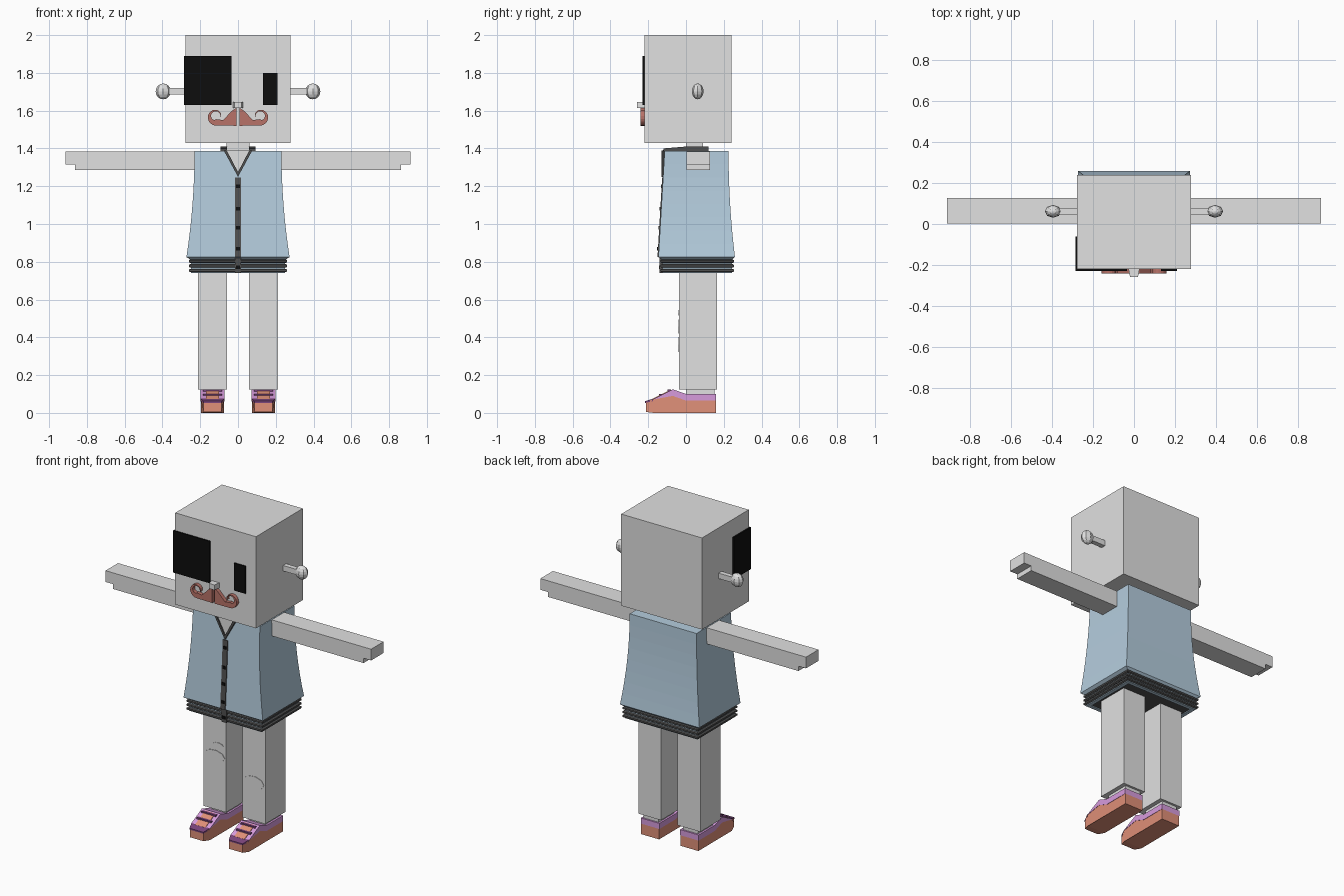
import bpy, bmesh
from math import cos, sin, pi
from mathutils import Matrix

cube = bpy.data.objects.get("Cube")
if cube:
    bpy.data.objects.remove(cube, do_unlink=True)


def material(name, red, green, blue):
    mat = bpy.data.materials.new(name)
    mat.use_nodes = True
    colour = (red, green, blue, 1)
    mat.diffuse_color = colour
    mat.node_tree.nodes["Principled BSDF"].inputs["Base Color"].default_value = colour
    return mat


GREY = material("pale_grey", .75, .75, .75)
BLUE = material("soft_blue", .46, .61, .73)
DARK = material("charcoal_trim", .08, .08, .08)
BLACK = material("black", .004, .004, .004)
RED = material("brick_red", .48, .17, .14)
ORANGE = material("salmon_orange", .75, .28, .19)
PURPLE = material("lilac", .68, .33, .72)
PLUM = material("dark_plum", .2, .06, .2)


def finish(name, bm, mat):
    bmesh.ops.recalc_face_normals(bm, faces=bm.faces)
    mesh = bpy.data.meshes.new(name)
    bm.to_mesh(mesh)
    bm.free()
    mesh.materials.append(mat)
    part = bpy.data.objects.new(name, mesh)
    bpy.context.scene.collection.objects.link(part)
    return part


def loft(name, sections, mat):
    """Join equal-length vertex loops and cap both ends."""
    bm = bmesh.new()
    loops = [[bm.verts.new(point) for point in section] for section in sections]
    for lower, upper in zip(loops, loops[1:]):
        for i in range(len(lower)):
            bm.faces.new((lower[i - 1], lower[i], upper[i], upper[i - 1]))
    bm.faces.new(loops[0])
    bm.faces.new(loops[-1])
    return finish(name, bm, mat)


def extrude_across(name, outline, left, right, mat):
    """Extrude a side outline of (y, z) points along x."""
    return loft(name, [[(x, y, z) for y, z in outline] for x in (left, right)], mat)


def extrude_back(name, outline, front, back, mat, side=1):
    """Extrude a front outline of (x, z) points along y, mirrored by side."""
    return loft(name, [[(side * x, y, z) for x, z in outline] for y in (front, back)], mat)


def rectangle(half_width, front, back, z):
    return [(-half_width, front, z), (half_width, front, z),
            (half_width, back, z), (-half_width, back, z)]


def box(name, x_range, y_range, z_range, mat):
    left, right = x_range
    bottom, top = z_range
    outline = [(left, bottom), (right, bottom), (right, top), (left, top)]
    return extrude_back(name, outline, *y_range, mat)


def around(centre, half):
    return centre - half, centre + half


# Head, eyes and nose
HEAD_SIDE, FACE, EYE_DEPTH = .278, -.22, .009
box("head", around(0, HEAD_SIDE), (FACE, .24), (1.43, 2), GREY)
on_face = (FACE - EYE_DEPTH, FACE)
eye_height = (1.63, 1.89)
eye_edge = -HEAD_SIDE - EYE_DEPTH
box("large_eye_front", (eye_edge, -.035), on_face, eye_height, BLACK)
box("large_eye_side", (eye_edge, -HEAD_SIDE), (FACE, -.06), eye_height, BLACK)
box("small_eye", (.132, .21), on_face, (1.63, 1.8), BLACK)
nose = box("nose", around(0, .027), (-.26, FACE), around(1.63, .016), GREY)
for vert in nose.data.vertices:
    if vert.co.y < FACE:
        vert.co.x *= .7

# Moustache outline: a wedge ending in a tapering spiral
outer, inner = [], []
STEPS = 14
for i in range(STEPS + 1):
    t = i / STEPS
    angle = pi * (1.5 * t - .5)
    radius = .046 - .02 * t * t
    thickness = .004 + .03 * (1 - t) ** 2
    for edge, r in ((outer, radius), (inner, radius - thickness)):
        edge.append((.116 + r * cos(angle), 1.567 + r * sin(angle)))
wedge = [(.08, 1.55), (.03, 1.6), (.008, 1.615), (.008, 1.52)]
moustache = outer + inner[::-1] + wedge

# Jacket: the body flares downwards to a hollow hem
WAIST, SHOULDER, HEM = .825, 1.387, .74


def flare(z):
    return (SHOULDER - z) / (SHOULDER - WAIST)


def jacket_front(z):
    return -.113 - .033 * flare(z)


def jacket_section(z):
    spread = flare(z) ** 2
    return rectangle(.23 + .043 * spread, jacket_front(z), .225 + .034 * spread, z)


def hem_section(z, grow=0):
    return rectangle(.25 + grow, -.124 - grow, .244 + grow, z)


LEVELS = 8
heights = [SHOULDER + (WAIST - SHOULDER) * i / LEVELS for i in range(LEVELS + 1)]
body = [jacket_section(z) for z in heights]
hem = [hem_section(WAIST - .015), hem_section(HEM), hem_section(HEM, -.022), hem_section(.8, -.022)]
loft("jacket", body + hem, BLUE)
for z in (.754, .778, .803):
    ring = [(-.009, .004), (-.005, .01), (.005, .01), (.009, .004)]
    loft("hem_ring", [hem_section(z + rise, grow) for rise, grow in ring], DARK)

# Front fastening strip and buttons
STRIP = .017
strip_heights = [z for z in heights if z < 1.27]
loft("zip_strip", [rectangle(STRIP, jacket_front(z) - .005, 0, z) for z in strip_heights], DARK)
HEM_STRIP = -.139
box("hem_strip", around(0, STRIP), (HEM_STRIP, 0), (HEM, WAIST), DARK)
for z in (.77, .87, .98, 1.08, 1.2):
    front = jacket_front(z) - .005 if z > WAIST else HEM_STRIP
    box("button", around(0, .01), around(front, .004), around(z, .009), BLACK)

# Neck, open chest and back of the collar
box("neck", around(0, .062), (0, .09), (1.36, 1.44), GREY)
extrude_back("chest", [(0, 1.26), (.062, 1.392), (-.062, 1.392)], -.122, .1, GREY)
box("collar_back", around(0, .09), (.1, .12), (1.38, 1.41), DARK)

lapel = [(0, 1.25), (.076, 1.39), (.06, 1.39), (0, 1.275)]
collar = [(-.12, 1.385), (-.12, 1.4), (0, 1.41), (.12, 1.41), (.12, 1.38)]

# Shoe side outlines share the ridge where sole meets upper
ridge = [(.16, .065), (0, .065), (-.07, .09), (-.18, .07)]
sole = ridge + [(-.213, .058), (-.213, .005), (-.17, 0), (.16, 0)]
upper = ridge + [(y, z + .035) for y, z in reversed(ridge[:-1])]
tongue = [(-.08, .09), (-.08, .124), (-.18, .074), (-.18, .06)]
toe_trim = [(-.175, .062), (-.175, .075), (-.216, .062), (-.216, .053)]

for side, label in ((1, "left_"), (-1, "right_")):
    extrude_back(label + "moustache", moustache, -.242, FACE, RED, side)
    extrude_back(label + "lapel", lapel, -.13, -.1, DARK, side)
    extrude_across(label + "collar", collar, side * .058, side * .092, DARK)

    # Arm with a notched hand
    low, notch, top = 1.285, 1.315, 1.385
    arm = [(.2, low), (.862, low), (.862, notch), (.914, notch), (.914, top), (.2, top)]
    extrude_back(label + "arm", arm, .003, .126, GREY, side)

    # Ear stalk and faceted knob
    box(label + "ear_stalk", around(side * .32, .05), around(.062, .015), around(1.702, .017), GREY)
    bm = bmesh.new()
    place = Matrix.Translation((side * .396, .062, 1.702))
    shape = Matrix.Diagonal((.04, .031, .042, 1))
    bmesh.ops.create_uvsphere(bm, u_segments=8, v_segments=8, radius=1, matrix=place @ shape)
    finish(label + "ear_knob", bm, GREY)

    # Leg and ankle
    middle = side * .135
    box(label + "leg", around(middle, .078), (-.036, .164), (.125, .85), GREY)
    box(label + "ankle", around(middle, .052), (0, .15), (.07, .13), GREY)

    # Shoe, with the toe drawn in
    shoe = [("shoe_sole", sole, .062, ORANGE), ("shoe_upper", upper, .064, PURPLE),
            ("shoe_toe_trim", toe_trim, .063, PLUM), ("shoe_tongue", tongue, .035, ORANGE)]
    for name, outline, half, mat in shoe:
        part = extrude_across(label + name, outline, *around(middle, half), mat)
        for vert in part.data.vertices:
            if vert.co.y < -.2:
                vert.co.x = middle + (vert.co.x - middle) * .75
    for y, z in ((-.09, .118), (-.135, .096)):
        box(label + "shoe_strap", around(middle, .05), around(y, .008), around(z, .005), PLUM)


# Knee patches: thin uneven ovals
def knee_patch(name, x, z, half_width, half_height):
    sides = 9
    angles = [2 * pi * i / sides for i in range(sides)]
    outline = [(x + half_width * cos(a), z + half_height * sin(a)) for a in angles]
    extrude_back(name, outline, -.039, -.034, GREY)


knee_patch("right_knee_patch", -.135, .457, .07, .037)
knee_patch("right_small_patch", -.11, .53, .035, .015)
knee_patch("left_knee_patch", .134, .362, .071, .04)
